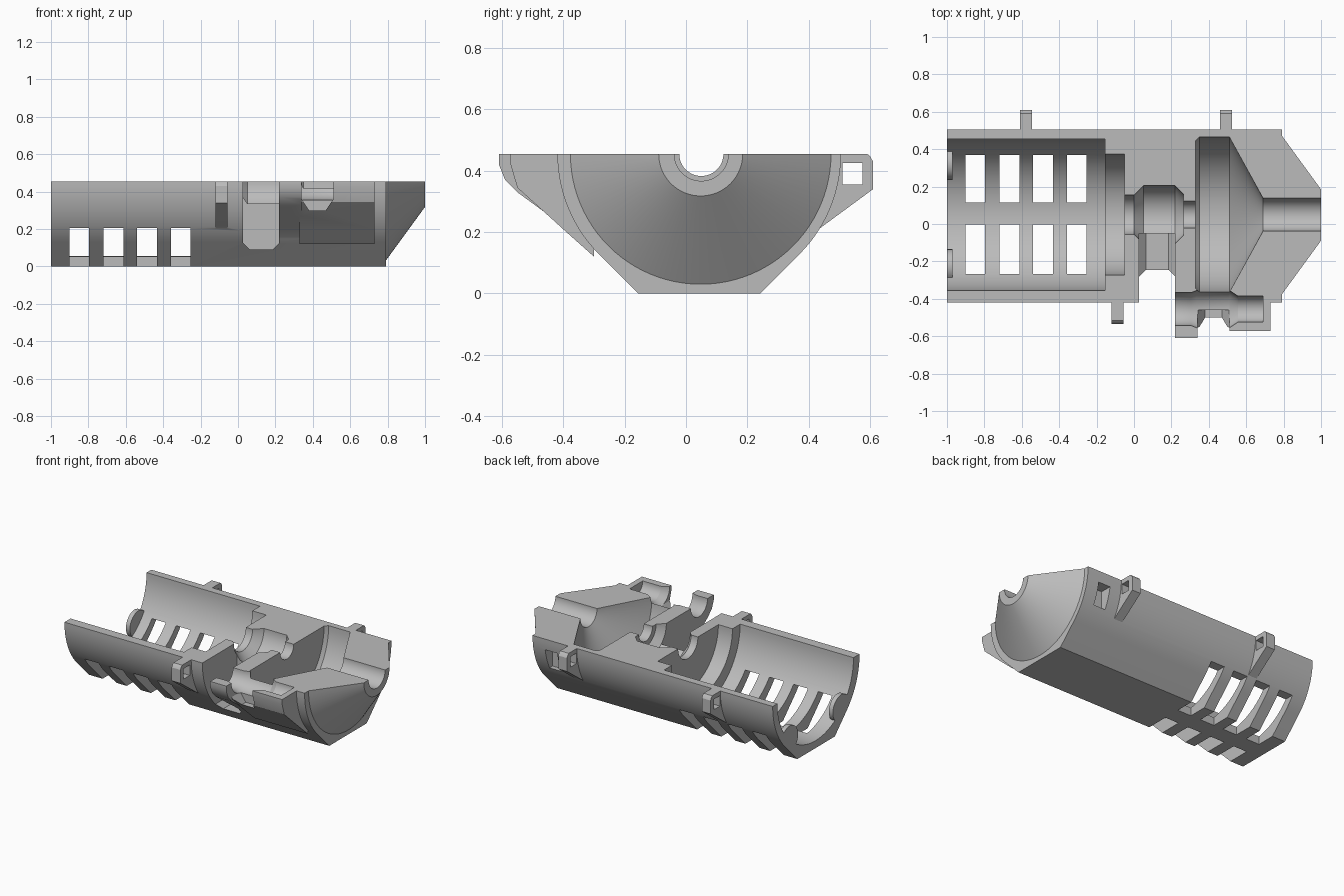
import bpy, bmesh, math
from mathutils import Matrix, Vector

if "Cube" in bpy.data.objects:
    bpy.data.objects.remove(bpy.data.objects["Cube"], do_unlink=True)

grey = bpy.data.materials.new("plain_grey")
grey.use_nodes = True
colour = (0.5, 0.5, 0.5, 1)
grey.diffuse_color = colour
grey.node_tree.nodes["Principled BSDF"].inputs["Base Color"].default_value = colour

TOP = 0.455      # parting plane, also the height of every bore axis
MID = 0.043      # y of the outer shell axis
BORE = 0.05      # y of the bore axis
R = 0.4625


def finish(name, bm):
    bmesh.ops.recalc_face_normals(bm, faces=bm.faces)
    mesh = bpy.data.meshes.new(name)
    bm.to_mesh(mesh)
    bm.free()
    mesh.materials.append(grey)
    ob = bpy.data.objects.new(name, mesh)
    bpy.context.collection.objects.link(ob)
    return ob


def prism(name, points, lo, hi, axis="x"):
    """Extrude a (y, z) outline along x, or an (x, z) outline along y."""
    place = (lambda p: (lo, *p)) if axis == "x" else (lambda p: (p[0], lo, p[1]))
    step = (hi - lo, 0, 0) if axis == "x" else (0, hi - lo, 0)
    bm = bmesh.new()
    face = bm.faces.new([bm.verts.new(place(p)) for p in points])
    out = bmesh.ops.extrude_face_region(bm, geom=[face])
    moved = [v for v in out["geom"] if isinstance(v, bmesh.types.BMVert)]
    bmesh.ops.translate(bm, verts=moved, vec=step)
    return finish(name, bm)


def box(name, x0, x1, y0, y1, z0, z1):
    return prism(name, [(y0, z0), (y1, z0), (y1, z1), (y0, z1)], x0, x1)


def lathe(name, profile, y, z=TOP, sides=96):
    """Solid of revolution around an axis along x; profile holds (x, radius)."""
    bm = bmesh.new()
    rings = []
    for x, r in profile:
        turns = [2 * math.pi * i / sides for i in range(sides)]
        rings.append([bm.verts.new((x, y + r * math.cos(a), z + r * math.sin(a))) for a in turns])
    for a, b in zip(rings, rings[1:]):
        for i in range(sides):
            j = (i + 1) % sides
            bm.faces.new((a[i], a[j], b[j], b[i]))
    bm.faces.new(rings[0])
    bm.faces.new(rings[-1])
    return finish(name, bm)


def combine(target, tool, operation):
    mod = target.modifiers.new("combine", "BOOLEAN")
    mod.operation = operation
    mod.solver = "EXACT"
    mod.object = tool
    bpy.context.view_layer.objects.active = target
    bpy.ops.object.modifier_apply(modifier=mod.name)
    bpy.data.objects.remove(tool, do_unlink=True)


# Outer shell: round sides running into 45 degree flanks and a flat base
flat = R * math.sqrt(2) - TOP
side = [(R * math.cos(a), TOP - R * math.sin(a)) for a in [math.pi / 4 * i / 14 for i in range(15)]]
half = [(R, 0.5)] + side + [(flat, 0)]
outline = [(MID + y, z) for y, z in half] + [(MID - y, z) for y, z in reversed(half)]
shell = prism("lower_shell", outline, -1, 0.79)

# Conical nose
combine(shell, lathe("nose", [(0.75, 0.425), (0.79, 0.425), (1, 0.137)], 0.048), "UNION")

# Fastening lugs
lug = [(0.40, 0.46), (0.585, 0.46), (0.60, 0.448), (0.61, 0.43),
       (0.61, 0.34), (0.44, 0.215), (0.40, 0.19)]
hole = [(0.51, 0.355), (0.575, 0.355), (0.575, 0.425), (0.51, 0.425)]
front = lambda pts: [(0.075 - y, z) for y, z in pts]
lug_spots = [(-0.61, -0.545, lug, hole), (0.46, 0.525, lug, hole),
             (-0.12, -0.055, front(lug), front(hole))]
for x0, x1, shape, _ in lug_spots:
    combine(shell, prism("lug", shape, x0, x1), "UNION")

# Front bearing shelf, in a deep and a shallow part
deep = [(-0.30, 0.5), (-0.61, 0.5), (-0.61, 0.42), (-0.59, 0.37), (-0.55, 0.33),
        (-0.42, 0.235), (-0.30, 0.15)]
shallow = [(-0.30, 0.5), (-0.575, 0.5), (-0.572, 0.42), (-0.55, 0.345), (-0.39, 0.2), (-0.30, 0.12)]
combine(shell, prism("shelf_deep", deep, 0.22, 0.34), "UNION")
combine(shell, prism("shelf_shallow", shallow, 0.33, 0.73), "UNION")

# Stepped main bore, leaving two round pads at the open end
bore = lathe("main_bore", [(-1.1, 0.405), (-0.155, 0.405), (-0.155, 0.323), (-0.05, 0.323),
                           (-0.05, 0.105), (0, 0.105), (0.05, 0.155), (0.22, 0.155),
                           (0.265, 0.11), (0.265, 0.072), (0.33, 0.072), (0.33, 0.395),
                           (0.35, 0.415), (0.51, 0.415), (0.69, 0.088), (1.1, 0.088)], BORE)
for s in (-1, 1):
    pad = lathe("pad", [(-1, 0.09), (-0.97, 0.09)], BORE + s * 0.275, 0.165, 32)
    combine(bore, pad, "DIFFERENCE")
combine(shell, bore, "DIFFERENCE")

# Small front bore
combine(shell, lathe("shelf_bore", [(0.2, 0.088), (0.305, 0.088), (0.335, 0.1), (0.51, 0.1),
                                    (0.555, 0.07), (0.69, 0.07)], -0.455, TOP, 48), "DIFFERENCE")


# Bevelled slots open to the front
def slot(x0, x1, z0, cx, cz, y1):
    pts = [(x0, 0.6), (x0, z0 + cz), (x0 + cx, z0), (x1 - cx, z0), (x1, z0 + cz), (x1, 0.6)]
    combine(shell, prism("slot", pts, -0.8, y1, "y"), "DIFFERENCE")


slot(0.028, 0.22, 0.09, 0.035, 0.035, -0.05)
slot(0.34, 0.51, 0.30, 0.04, 0.06, -0.46)

# Vent windows either side of a central rib
for x0, x1 in ((-0.9, -0.797), (-0.72, -0.613), (-0.54, -0.433), (-0.357, -0.253)):
    for y0, y1 in ((-0.8, -0.003), (0.115, 0.8)):
        combine(shell, box("window", x0, x1, y0, y1, -0.1, 0.205), "DIFFERENCE")

# Lug holes, rear catch recess and the flat parting plane
for x0, x1, _, shape in lug_spots:
    combine(shell, prism("lug_hole", shape, x0 - 0.02, x1 + 0.02), "DIFFERENCE")
combine(shell, box("recess", 0.61, 0.7, 0.42, 0.7, 0.24, 0.38), "DIFFERENCE")
combine(shell, box("top_cut", -2, 2, -2, 2, TOP, 2), "DIFFERENCE")

bpy.ops.object.select_all(action="DESELECT")
shell.select_set(True)
bpy.context.view_layer.objects.active = shell
bpy.ops.object.shade_smooth_by_angle(angle=math.radians(25))
